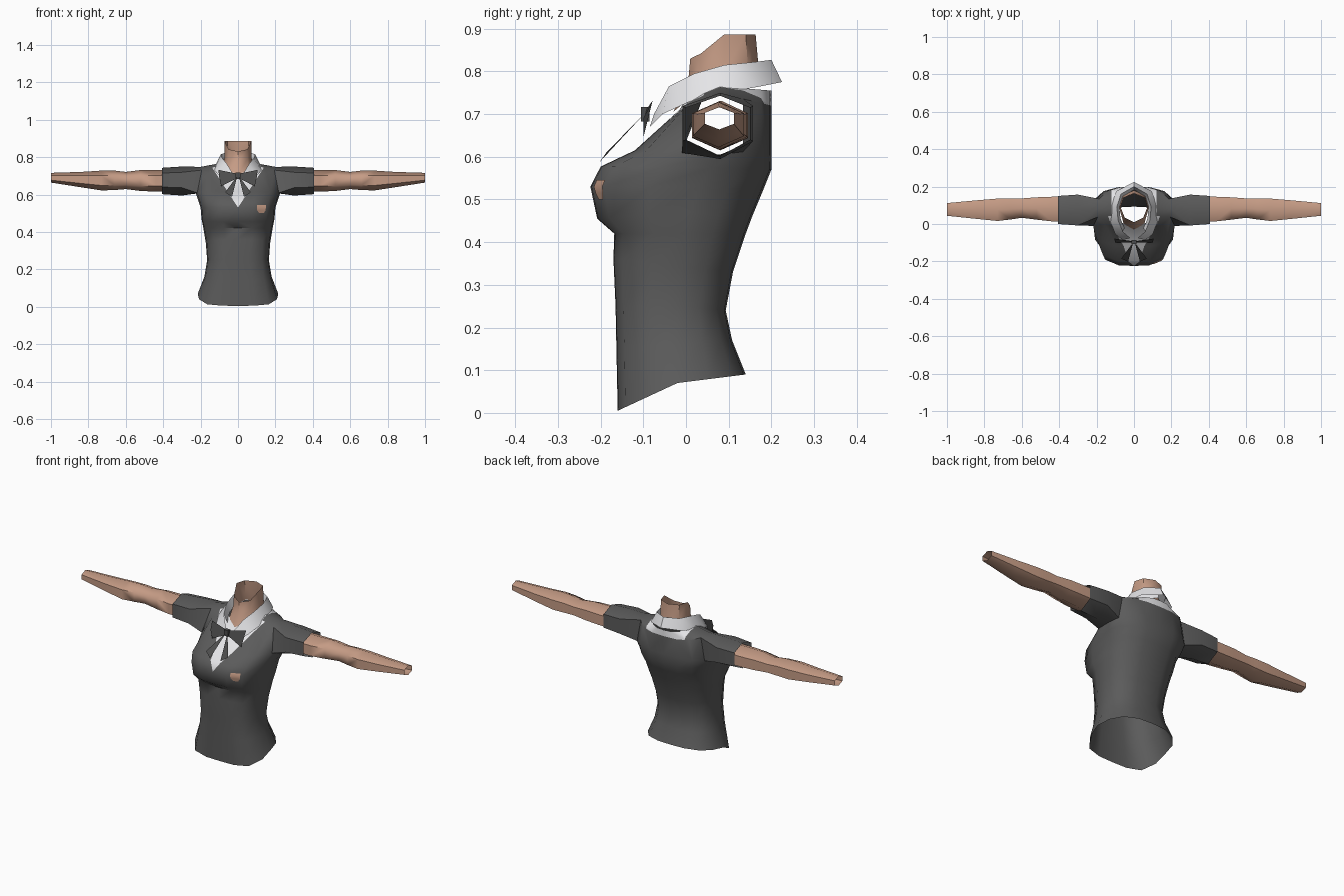
import bpy, bmesh, math
from mathutils import Vector
from mathutils.bvhtree import BVHTree

if "Cube" in bpy.data.objects:
    bpy.data.objects.remove(bpy.data.objects["Cube"])


def material(name, rgb):
    m = bpy.data.materials.new(name)
    m.diffuse_color = (*rgb, 1)
    m.use_nodes = True
    m.node_tree.nodes["Principled BSDF"].inputs["Base Color"].default_value = m.diffuse_color
    return m


GREY = material("sweater grey", (0.105, 0.105, 0.105))
DARK = material("bow grey", (0.075, 0.075, 0.075))
WHITE = material("shirt white", (0.78, 0.78, 0.80))
SKIN = material("skin", (0.56, 0.33, 0.235))


def finish(name, bm, mats, angle=50):
    me = bpy.data.meshes.new(name)
    bm.to_mesh(me)
    bm.free()
    ob = bpy.data.objects.new(name, me)
    bpy.context.collection.objects.link(ob)
    for m in mats:
        me.materials.append(m)
    bpy.ops.object.select_all(action='DESELECT')
    ob.select_set(True)
    bpy.context.view_layer.objects.active = ob
    bpy.ops.object.shade_smooth_by_angle(angle=math.radians(angle))
    return ob


def bridge(bm, a, b, closed=True, skip=()):
    n = len(a)
    for i in range(n if closed else n - 1):
        if i not in skip:
            j = (i + 1) % n
            bm.faces.new((a[i], a[j], b[j], b[i]))


def loft(bm, rings, closed=True):
    rows = [[bm.verts.new(p) for p in r] for r in rings]
    for a, b in zip(rows, rows[1:]):
        bridge(bm, a, b, closed)
    return rows


def mirrored(half):
    """Full ring from a half ring that starts and ends on the centre line."""
    return half + [(-x, y, z) for x, y, z in half[-2:0:-1]]


# Sweater body: half width, front y, back y, side y, front z, side z, back z
LEVELS = [
    (.215, -.16, .14, -.02, .005, .07, .09),
    (.18, -.163, .108, -.02, .15, .16, .17),
    (.165, -.165, .093, -.02, .25, .25, .24),
    (.172, -.17, .11, -.01, .36, .34, .33),
    (.185, -.168, .14, 0, .42, .42, .42),
    (.195, -.208, .155, .01, .455, .47, .46),
    (.20, -.224, .18, .03, .53, .53, .52),
    (.215, -.20, .20, .06, .577, .575, .57),
    (.225, -.12, .20, .08, .615, .605, .62),
    (.20, -.015, .20, .08, .71, .748, .72),
    (.11, .0, .20, .08, .735, .765, .755),
]
FX = [0, .4, .77, .97, 1, .93, .72, .38, 0]
FY = [1, .99, .87, .45, 0, .45, .8, .97, 1]


def body_ring(w, yf, yb, ym, zf, zs, zb):
    half = []
    for i in range(9):
        y, z = (yf, zf) if i < 4 else (yb, zb)
        half.append((w * FX[i], ym + (y - ym) * FY[i], zs + (z - zs) * FY[i]))
    return mirrored(half)


bm = bmesh.new()
rows = [[bm.verts.new(p) for p in body_ring(*lv)] for lv in LEVELS]
for k in range(len(rows) - 1):
    bridge(bm, rows[k], rows[k + 1], skip=(3, 4, 11, 12) if k == 8 else ())

# Sleeves grow from the six-sided armholes
HEX = [(0, .64), (.08, .602), (.15, .64), (.15, .715), (.08, .743), (0, .715)]
for s, cols in ((1, (3, 4, 5)), (-1, (13, 12, 11))):
    loop = [rows[8][c] for c in cols] + [rows[9][c] for c in reversed(cols)]
    for x, grow in ((.30, 1.10), (.405, 1.0)):
        ring = [bm.verts.new((s * x, .078 + (y - .078) * grow, .675 + (z - .675) * grow))
                for y, z in HEX]
        bridge(bm, loop, ring)
        loop = ring
bmesh.ops.recalc_face_normals(bm, faces=bm.faces)


def cut(point, normal, test):
    faces = [f for f in bm.faces if test(f.calc_center_median())]
    geom = faces + list({e for f in faces for e in f.edges}) + list({v for f in faces for v in f.verts})
    bmesh.ops.bisect_plane(bm, geom=geom, plane_co=point, plane_no=normal, dist=1e-5)


# White shirt seen in the V neck and around the nape
SLOPE = 1.55
front = lambda c: c.y < .05 and c.z > .45 and abs(c.x) < .2
top = lambda c: c.z > .725 and abs(c.x) < .2
for s in (1, -1):
    cut((0, 0, .53), (s * SLOPE, 0, -1), front)
    cut((s * .12, 0, 0), (1, 0, 0), top)
for f in bm.faces:
    c = f.calc_center_median()
    vee = c.y < .08 and c.z > .53 + SLOPE * abs(c.x)
    nape = c.z > .732 and abs(c.x) < .12
    f.material_index = int(vee or nape)
bvh = BVHTree.FromBMesh(bm)
finish("sweater", bm, [GREY, WHITE])

# Plain chest patch laid on the sweater
bm = bmesh.new()
grid = []
for k in range(4):
    z = .545 - k * .015
    w = (.024, .024, .022, .012)[k]
    row = []
    for t in (-1, 0, 1):
        hit = bvh.ray_cast(Vector((.125 + t * w, -1, z)), Vector((0, 1, 0)))[0]
        row.append((hit.x, hit.y - .003, hit.z))
    grid.append(row)
loft(bm, grid, closed=False)
finish("chest_patch", bm, [SKIN])

# Forearms: x, centre y, half depth, centre z, half height
ARM = [(.34, .08, .066, .673, .058), (.44, .08, .066, .673, .057),
       (.52, .083, .06, .675, .056), (.60, .085, .052, .675, .046),
       (.66, .08, .056, .676, .052), (.73, .076, .06, .675, .053),
       (.84, .077, .05, .68, .041), (1.0, .078, .034, .69, .026)]
for s, side in ((1, "left"), (-1, "right")):
    bm = bmesh.new()
    loft(bm, [[(s * x, cy + math.sin(a * math.pi / 3) * ry * 1.15,
                cz + math.cos(a * math.pi / 3) * rz) for a in range(6)]
              for x, cy, ry, cz, rz in ARM])
    bmesh.ops.recalc_face_normals(bm, faces=bm.faces)
    finish(side + "_arm", bm, [SKIN], 65)

# Neck with a slanted open top
bm = bmesh.new()
loft(bm, [
    mirrored([(0, -.03, .705), (.055, .0, .73), (.08, .09, .76), (.06, .15, .77), (0, .18, .77)]),
    mirrored([(0, .005, .775), (.05, .03, .79), (.072, .09, .80), (.057, .145, .81), (0, .17, .81)]),
    mirrored([(0, .01, .83), (.05, .035, .842), (.072, .09, .887), (.057, .14, .887), (0, .163, .887)]),
])
bmesh.ops.recalc_face_normals(bm, faces=bm.faces)
finish("neck", bm, [SKIN])

# Collar: fold line and outer hem from nape to front tip
FOLD = [(0, .2, .827), (.07, .16, .822), (.092, .09, .815), (.085, .02, .795),
        (.06, -.04, .765), (.02, -.075, .70)]
HEM = [(0, .225, .775), (.095, .175, .765), (.125, .09, .75), (.125, .01, .73),
       (.10, -.055, .70), (.06, -.085, .67)]
STAND = [(x * .85, .08 + (y - .08) * .85, z - .05) for x, y, z in FOLD]


def both(pts):
    return [(-x, y, z) for x, y, z in pts[:0:-1]] + pts


bm = bmesh.new()
loft(bm, [both(HEM), both(FOLD)], closed=False)
loft(bm, [both(FOLD[:5]), both(STAND[:5])], closed=False)
bmesh.ops.remove_doubles(bm, verts=bm.verts, dist=1e-4)
bmesh.ops.recalc_face_normals(bm, faces=bm.faces)
finish("collar", bm, [WHITE])

# Bow: folded wings, hanging tails and a knot
bm = bmesh.new()
for s in (1, -1):
    wing = [(.008, -.092, .712), (.105, -.078, .732), (.10, -.10, .69), (.09, -.10, .645), (.008, -.10, .685)]
    tail = [(.004, -.098, .70), (.068, -.185, .612), (.032, -.202, .588)]
    for pts in (wing, tail):
        bm.faces.new([bm.verts.new((s * x, y, z)) for x, y, z in pts][::s])
finish("bow", bm, [DARK], 20)

bm = bmesh.new()
bmesh.ops.create_cube(bm, size=1)
for v in bm.verts:
    v.co = (v.co.x * .026, -.096 + v.co.y * .02, .70 + v.co.z * .034)
finish("bow_knot", bm, [DARK], 20)
